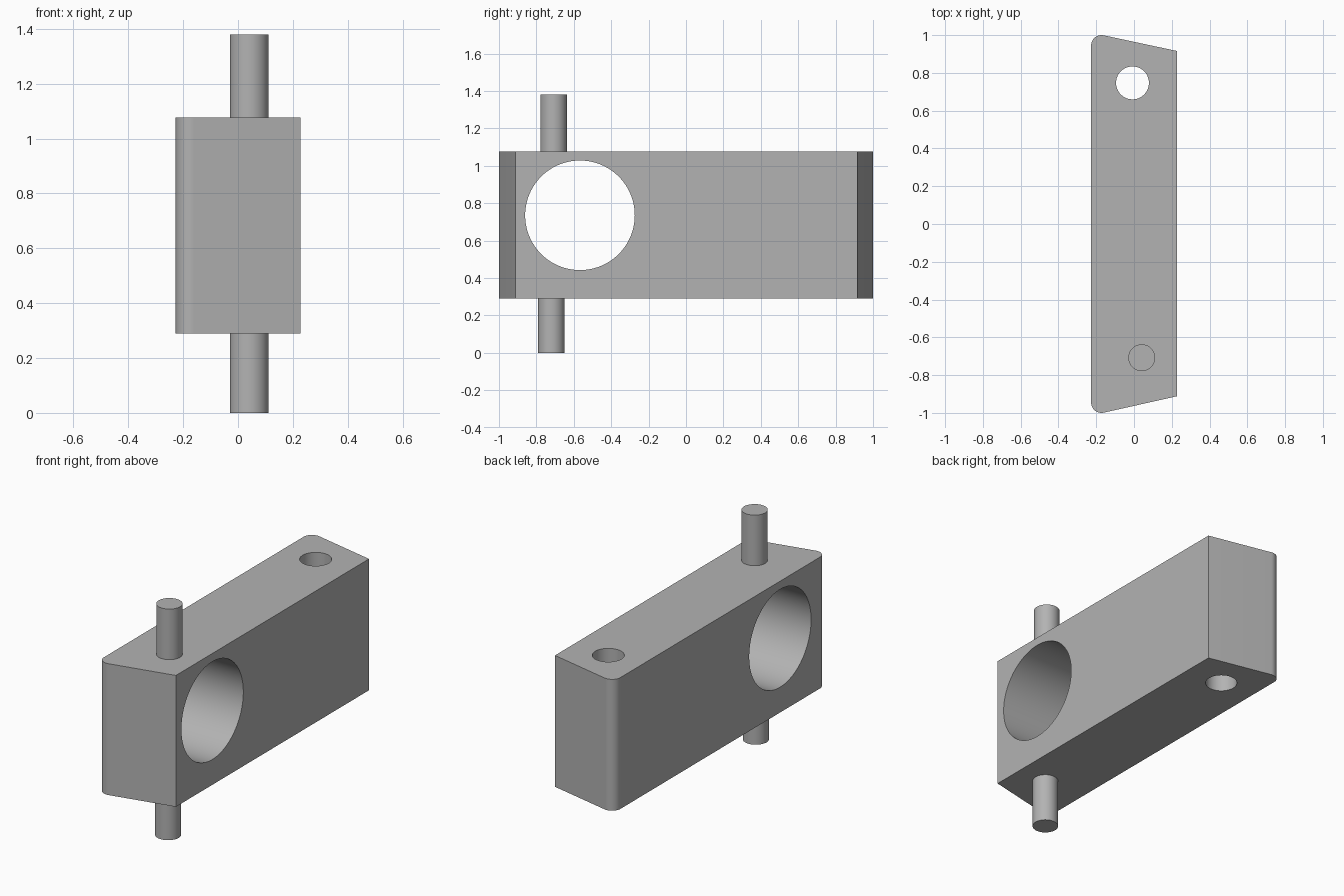
import bpy, bmesh
from math import radians, sin, cos, pi

cube = bpy.data.objects.get("Cube")
if cube:
    bpy.data.objects.remove(cube, do_unlink=True)

GREY = (0.45, 0.45, 0.45, 1)
grey = bpy.data.materials.new("plain grey")
grey.use_nodes = True
grey.diffuse_color = GREY
grey.node_tree.nodes["Principled BSDF"].inputs["Base Color"].default_value = GREY

BOTTOM, TOP = 0.29, 1.077
HALF_WIDTH, CORNER = 0.227, 0.055


def cylinder(name, radius, depth, location, rotation=(0, 0, 0)):
    bpy.ops.mesh.primitive_cylinder_add(vertices=96, radius=radius, depth=depth,
                                        location=location, rotation=rotation)
    obj = bpy.context.object
    obj.name = name
    obj.data.materials.append(grey)
    return obj


def smooth(obj):
    bpy.ops.object.select_all(action='DESELECT')
    obj.select_set(True)
    bpy.context.view_layer.objects.active = obj
    bpy.ops.object.shade_smooth_by_angle(angle=radians(30))


# Block: tapered ends, rounded corners on the right side
def rounded_corner(side):
    angles = [pi - radians(102) * i / 12 for i in range(13)]
    return [(-HALF_WIDTH + CORNER + CORNER * cos(a),
             side * (1 - CORNER + CORNER * sin(a))) for a in angles]


outline = rounded_corner(1) + [(HALF_WIDTH, 0.916), (HALF_WIDTH, -0.912)]
outline += reversed(rounded_corner(-1))
bm = bmesh.new()
face = bm.faces.new([bm.verts.new((x, y, BOTTOM)) for x, y in outline])
grown = bmesh.ops.extrude_face_region(bm, geom=[face])
bmesh.ops.translate(bm, vec=(0, 0, TOP - BOTTOM),
                    verts=[v for v in grown["geom"] if isinstance(v, bmesh.types.BMVert)])
bmesh.ops.recalc_face_normals(bm, faces=bm.faces)
mesh = bpy.data.meshes.new("block")
bm.to_mesh(mesh)
bm.free()
mesh.materials.append(grey)
block = bpy.data.objects.new("block", mesh)
bpy.context.collection.objects.link(block)

# Wide cross bore and small upright bolt hole
cutters = [
    cylinder("cross_bore_cutter", 0.293, 1, (0, -0.567, 0.735), (0, pi / 2, 0)),
    cylinder("bolt_hole_cutter", 0.087, 2, (-0.008, 0.747, 0.7)),
]
for cutter in cutters:
    cut = block.modifiers.new(cutter.name, 'BOOLEAN')
    cut.operation = 'DIFFERENCE'
    cut.solver = 'EXACT'
    cut.object = cutter
bpy.context.view_layer.objects.active = block
for name in [m.name for m in block.modifiers]:
    bpy.ops.object.modifier_apply(modifier=name)
for cutter in cutters:
    bpy.data.objects.remove(cutter, do_unlink=True)
smooth(block)

# Pins standing out of the top and bottom, stopping short of the bore
for name, y, low, high in (("upper_pin", -0.708, TOP - 0.01, 1.38),
                           ("lower_pin", -0.72, 0, BOTTOM + 0.01)):
    smooth(cylinder(name, 0.071, high - low, (0.041, y, (low + high) / 2)))
